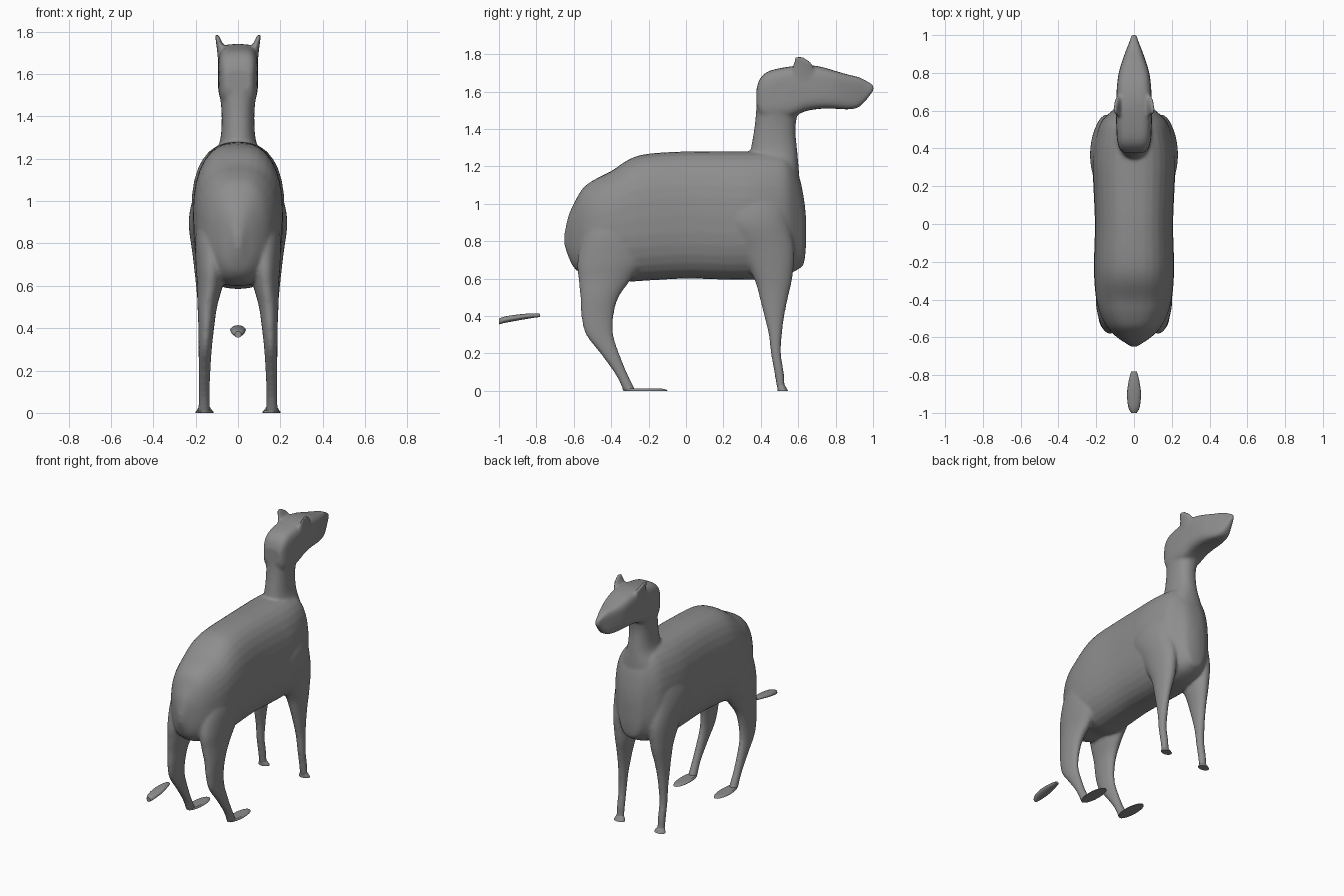
import bpy, bmesh, math

grey = bpy.data.materials.new("dark_grey")
grey.diffuse_color = (0.27, 0.27, 0.27, 1)


def spline(rows, steps=4):
    """Catmull-Rom resampling of section rows."""
    out = []
    for i in range(len(rows) - 1):
        p0, p1, p2, p3 = rows[max(i - 1, 0)], rows[i], rows[i + 1], rows[min(i + 2, len(rows) - 1)]
        for s in range(steps):
            t = s / steps
            out.append([0.5 * (2 * b + (c - a) * t + (2 * a - 5 * b + 4 * c - d) * t * t
                               + (3 * b - a - 3 * c + d) * t ** 3)
                        for a, b, c, d in zip(p0, p1, p2, p3)])
    out.append(list(rows[-1]))
    return out


def loft(bm, rows, axis, power=2.0, sign=1, sides=32, steps=4):
    """Rows: position on axis, low, high, half width, x centre."""
    rings = []
    for pos, lo, hi, w, xc in spline(rows, steps):
        ring = []
        for k in range(sides):
            a = 2 * math.pi * k / sides
            c, s = math.cos(a), math.sin(a)
            x = sign * (xc + w * math.copysign(abs(c) ** (2 / power), c))
            v = (lo + hi) / 2 + (hi - lo) / 2 * math.copysign(abs(s) ** (2 / power), s)
            ring.append(bm.verts.new((x, pos, v) if axis == 'Y' else (x, v, pos)))
        rings.append(ring)
    for r0, r1 in zip(rings, rings[1:]):
        for k in range(sides):
            n = (k + 1) % sides
            bm.faces.new((r0[k], r0[n], r1[n], r1[k]))
    bm.faces.new(rings[0])
    bm.faces.new(rings[-1])


def finish(bm, name):
    bmesh.ops.recalc_face_normals(bm, faces=bm.faces)
    me = bpy.data.meshes.new(name)
    bm.to_mesh(me)
    bm.free()
    me.materials.append(grey)
    ob = bpy.data.objects.new(name, me)
    bpy.context.collection.objects.link(ob)
    for p in me.polygons:
        p.use_smooth = len(p.vertices) == 4
    return ob


# Torso, from rump to chest
torso = [(-.65, .78, .84, .015, 0), (-.63, .72, .93, .045, 0), (-.6, .66, 1.0, .09, 0),
         (-.55, .62, 1.085, .14, 0), (-.48, .60, 1.135, .178, 0), (-.4, .60, 1.175, .2, 0),
         (-.3, .585, 1.24, .21, 0), (-.2, .59, 1.268, .212, 0), (0, .60, 1.28, .207, 0),
         (.2, .595, 1.28, .215, 0), (.33, .595, 1.28, .22, 0), (.45, .60, 1.28, .205, 0),
         (.54, .62, 1.26, .175, 0), (.6, .65, 1.16, .115, 0), (.63, .68, 1.03, .075, 0),
         (.642, .78, .92, .02, 0)]
# Neck, upwards from the chest
neck = [(.9, .42, .61, .15, 0), (1.05, .37, .608, .155, 0), (1.18, .335, .603, .13, 0), (1.28, .345, .595, .086, 0),
        (1.4, .365, .585, .077, 0), (1.5, .375, .60, .085, 0), (1.6, .378, .62, .091, 0),
        (1.67, .40, .66, .088, 0)]
# Head, from nape to nose
head = [(.378, 1.52, 1.62, .06, 0), (.4, 1.47, 1.675, .078, 0), (.45, 1.45, 1.712, .09, 0),
        (.55, 1.46, 1.733, .095, 0), (.64, 1.495, 1.742, .094, 0), (.72, 1.508, 1.733, .091, 0),
        (.8, 1.508, 1.71, .081, 0), (.87, 1.505, 1.69, .06, 0), (.92, 1.515, 1.678, .042, 0),
        (.96, 1.55, 1.66, .026, 0), (1.003, 1.605, 1.635, .012, 0)]
# Legs, from the ground up
hind_leg = [(0, -.335, -.27, .03, .16), (.04, -.352, -.288, .027, .16), (.1, -.385, -.317, .026, .16),
            (.2, -.458, -.357, .028, .158), (.3, -.535, -.388, .031, .155), (.4, -.56, -.387, .037, .15),
            (.5, -.565, -.36, .046, .145), (.6, -.575, -.29, .06, .132), (.7, -.58, -.22, .075, .125),
            (.85, -.54, -.22, .08, .12), (1.0, -.45, -.28, .05, .11)]
front_leg = [(0, .493, .54, .03, .16), (.03, .484, .528, .026, .16), (.1, .472, .523, .026, .16),
             (.2, .454, .508, .026, .16), (.3, .442, .513, .029, .157), (.4, .418, .526, .034, .153),
             (.5, .393, .546, .043, .147), (.6, .363, .568, .058, .14), (.75, .28, .58, .075, .14),
             (.9, .18, .55, .088, .145), (1.02, .2, .53, .07, .14), (1.12, .3, .48, .04, .12)]
# Ear, a small bump rising to a point
ear = [(1.66, .55, .70, .02, .074), (1.72, .565, .685, .02, .08),
       (1.755, .575, .67, .014, .091), (1.79, .58, .62, .008, .102)]

# Body: all limbs fused into one smooth skin
bm = bmesh.new()
loft(bm, torso, 'Y', 2.5)
loft(bm, neck, 'Z', 2.3)
loft(bm, head, 'Y', 4)
for side in (-1, 1):
    loft(bm, hind_leg, 'Z', sign=side)
    loft(bm, front_leg, 'Z', sign=side)
    loft(bm, ear, 'Z', sign=side)
body = finish(bm, "body")
rm = body.modifiers.new("fuse", 'REMESH')
rm.mode = 'VOXEL'
rm.voxel_size = 0.009
rm.use_smooth_shade = True
sm = body.modifiers.new("soften", 'SMOOTH')
sm.factor = 0.5
sm.iterations = 8

# Flat hind feet and front hoof pads, on both sides
small_parts = {
    "hind_foot": [(0, -.335, -.10, .042, .158), (.006, -.338, -.105, .042, .158), (.012, -.34, -.13, .034, .158)],
    "front_hoof": [(0, .49, .545, .04, .158), (.01, .489, .54, .037, .158), (.035, .487, .525, .022, .16)],
}
for name, rows in small_parts.items():
    for side, label in ((-1, "left"), (1, "right")):
        bm = bmesh.new()
        loft(bm, rows, 'Z', sign=side, sides=20)
        finish(bm, f"{name}_{label}")

# Detached tail tip
bm = bmesh.new()
loft(bm, [(-1.0, .355, .385, .015, 0), (-.97, .363, .397, .03, 0), (-.9, .376, .408, .037, 0),
          (-.83, .388, .414, .028, 0), (-.78, .395, .412, .015, 0)], 'Y', sides=16)
finish(bm, "tail_tip")
